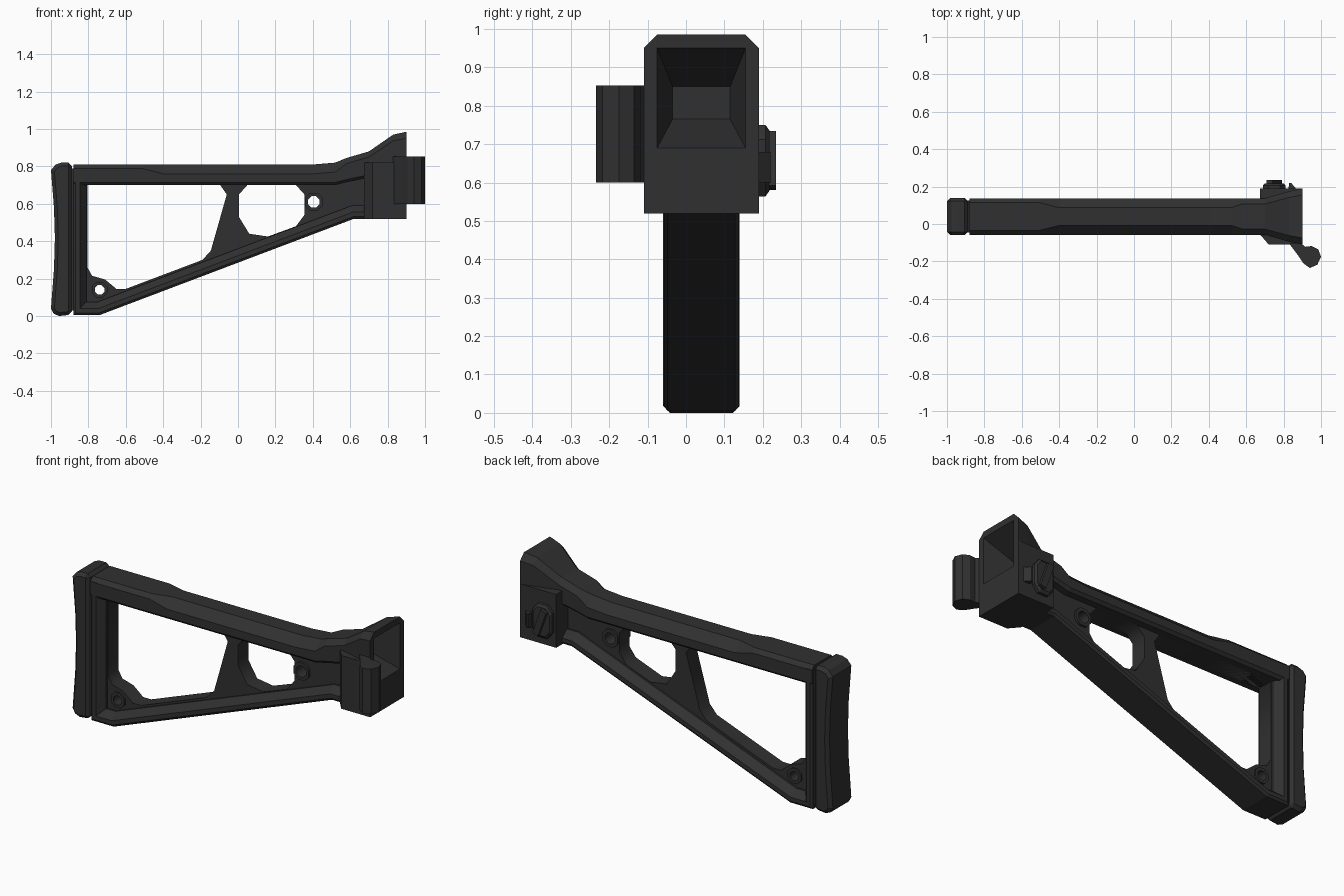
import bpy, bmesh, math
from mathutils import Vector

if "Cube" in bpy.data.objects:
    bpy.data.objects.remove(bpy.data.objects["Cube"])

CY = 0.04  # centre plane of the stock in y

black = bpy.data.materials.new("dark grey polymer")
black.diffuse_color = (0.030, 0.030, 0.030, 1)
black.use_nodes = True
black.node_tree.nodes["Principled BSDF"].inputs["Base Color"].default_value = black.diffuse_color


def loft(name, rings):
    """Closed solid skinned through rings of equal point count."""
    bm = bmesh.new()
    vs = [[bm.verts.new(p) for p in r] for r in rings]
    n = len(rings[0])
    for a, b in zip(vs, vs[1:]):
        for i in range(n):
            j = (i + 1) % n
            bm.faces.new((a[i], a[j], b[j], b[i]))
    bm.faces.new(vs[0])
    bm.faces.new(vs[-1])
    bmesh.ops.recalc_face_normals(bm, faces=bm.faces)
    me = bpy.data.meshes.new(name)
    bm.to_mesh(me)
    bm.free()
    ob = bpy.data.objects.new(name, me)
    bpy.context.collection.objects.link(ob)
    me.materials.append(black)
    return ob


def prism_y(name, pts, y0, y1):
    return loft(name, [[(x, y, z) for x, z in pts] for y in (y0, y1)])


def prism_z(name, pts, z0, z1):
    return loft(name, [[(x, y, z) for x, y in pts] for z in (z0, z1)])


def apply_mods(ob):
    bpy.ops.object.select_all(action='DESELECT')
    bpy.context.view_layer.objects.active = ob
    ob.select_set(True)
    for m in list(ob.modifiers):
        bpy.ops.object.modifier_apply(modifier=m.name)


def bevel(ob, width, angle=60):
    m = ob.modifiers.new("bevel", 'BEVEL')
    m.width, m.segments = width, 1
    m.limit_method, m.angle_limit = 'ANGLE', math.radians(angle)
    apply_mods(ob)


def plate(name, loops, half):
    """Flat plate in the xz plane; loops after the first are holes."""
    cu = bpy.data.curves.new(name, 'CURVE')
    cu.dimensions, cu.fill_mode, cu.extrude = '2D', 'BOTH', half
    for pts in loops:
        sp = cu.splines.new('POLY')
        sp.points.add(len(pts) - 1)
        for p, (x, z) in zip(sp.points, pts):
            p.co = (x, z, 0, 1)
        sp.use_cyclic_u = True
    ob = bpy.data.objects.new(name, cu)
    ob.rotation_euler.x = math.pi / 2
    ob.location.y = CY
    bpy.context.collection.objects.link(ob)
    cu.materials.append(black)
    bpy.ops.object.select_all(action='DESELECT')
    bpy.context.view_layer.objects.active = ob
    ob.select_set(True)
    bpy.ops.object.convert(target='MESH')


def circle(cx, cz, r, n=8):
    return [(cx + r * math.cos(math.tau * (i + .5) / n),
             cz + r * math.sin(math.tau * (i + .5) / n)) for i in range(n)]


# Butt pad with hollowed rear face, and the neck joining it to the frame
pad = prism_y("butt_pad", [
    (-.955, 0), (-.888, .008), (-.888, .82), (-.945, .82), (-.975, .81), (-1, .78),
    (-.984, .58), (-.979, .42), (-.984, .25), (-1, .04), (-.985, .012)],
    CY - .1, CY + .1)
bevel(pad, .018)
prism_y("pad_neck", [(-.9, .03), (-.87, .03), (-.87, .79), (-.9, .79)], CY - .085, CY + .085)

# Lower and rear rail: one section swept with mitred corners
path = [Vector(p) for p in [(.72, .52), (.62, .52), (-.74, .005), (-.88, .005), (-.88, .79)]]
section = [(-.088, 0), (.088, 0), (.0975, .012), (.0975, .035),
           (.055, .07), (-.055, .07), (-.0975, .035), (-.0975, .012)]
dirs = [(b - a).normalized() for a, b in zip(path, path[1:])]
norms = [Vector((d.y, -d.x)) for d in dirs]
rings = []
for i, p in enumerate(path):
    a, b = norms[max(i - 1, 0)], norms[min(i, len(norms) - 1)]
    m = (a + b) / (1 + a.dot(b))
    rings.append([(p.x + m.x * d, CY + w, p.y + m.y * d) for w, d in section])
loft("lower_and_rear_rail", rings)

# Upper rail flaring into the hinge mouth: x, half width, bottom, top, chamfer
rings = []
for x, w, zb, zt, c in [
        (-.88, .0975, .70, .81, .022), (-.51, .0975, .70, .81, .022),
        (-.40, .0975, .70, .81, .05), (.40, .0975, .70, .81, .05),
        (.52, .0975, .70, .82, .05), (.58, .0975, .715, .845, .03),
        (.70, .0975, .74, .88, .03), (.83, .135, .65, .97, .033),
        (.90, .15, .60, .985, .035)]:
    b = .015
    rings.append([(x, CY + y, z) for y, z in [
        (b - w, zb), (w - b, zb), (w, zb + b), (w, zt - c),
        (w - c, zt), (c - w, zt), (-w, zt - c), (-w, zb + b)]])
upper = loft("upper_rail", rings)

# Hinge block
block = prism_z("hinge_block", [
    (.675, .19), (.90, .19), (.90, -.11), (.72, -.11), (.675, -.057)], .52, .82)

# Tapered pocket cut into the hinge mouth
cut = loft("pocket_cutter", [
    [(x, CY - w, zb), (x, CY + w, zb), (x, CY + w, zt), (x, CY - w, zt)]
    for x, w, zb, zt in [(.73, .075, .765, .85), (.90, .115, .69, .95), (.92, .115, .69, .95)]])
cut.hide_render = True
for ob in (upper, block):
    m = ob.modifiers.new("pocket", 'BOOLEAN')
    m.operation, m.solver, m.object = 'DIFFERENCE', 'EXACT', cut
    apply_mods(ob)
bpy.data.objects.remove(cut)

# Thin web with the two openings and two through holes
big = (.405, .61)
small = (-.74, .14)
plate("web", [
    [(-.86, .03), (-.74, .03), (.62, .54), (.70, .54), (.70, .84), (.5, .78), (-.86, .78)],
    [(-.805, .70), (-.095, .70), (-.06, .65), (-.145, .35), (-.19, .30), (-.60, .145),
     (-.65, .145), (-.71, .195), (-.78, .215), (-.805, .26)],
    [(.05, .70), (.31, .70), (.355, .65), (.355, .54), (.31, .48), (.16, .425),
     (.06, .44), (.005, .53), (.005, .65)],
    circle(*big, .035), circle(*small, .03)], .045)

# Raised rings around the through holes
plate("front_hole_ring", [circle(*big, .052), circle(*big, .033)], .058)
plate("rear_hole_ring", [circle(*small, .045), circle(*small, .027)], .055)

# Hinge latch with a rounded knuckle
prism_z("hinge_latch", [
    (.83, -.105), (.875, -.165), (.905, -.21), (.94, -.235), (.98, -.218), (1, -.175),
    (.985, -.135), (.95, -.118), (.915, -.122), (.895, -.105)], .60, .853)

# Release button on the back: chamfered plate, tilted grip bar and stop tab
outline = [(-.03, -.093), (.03, -.093), (.06, -.055), (.06, .055),
           (.03, .093), (-.03, .093), (-.06, .055), (-.06, -.055)]
loft("release_button", [
    [(.75 + x * s, y, .657 + z * s) for x, z in outline]
    for y, s in [(.185, 1), (.207, 1), (.217, .85)]])
t = math.radians(20)
prism_y("button_grip", [
    (.75 + x * math.cos(t) - z * math.sin(t), .657 + x * math.sin(t) + z * math.cos(t))
    for x, z in [(-.018, -.075), (.018, -.075), (.018, .075), (-.018, .075)]], .21, .235)
prism_z("stop_tab", [(.825, .185), (.83, .22), (.84, .22), (.87, .185)], .60, .68)
